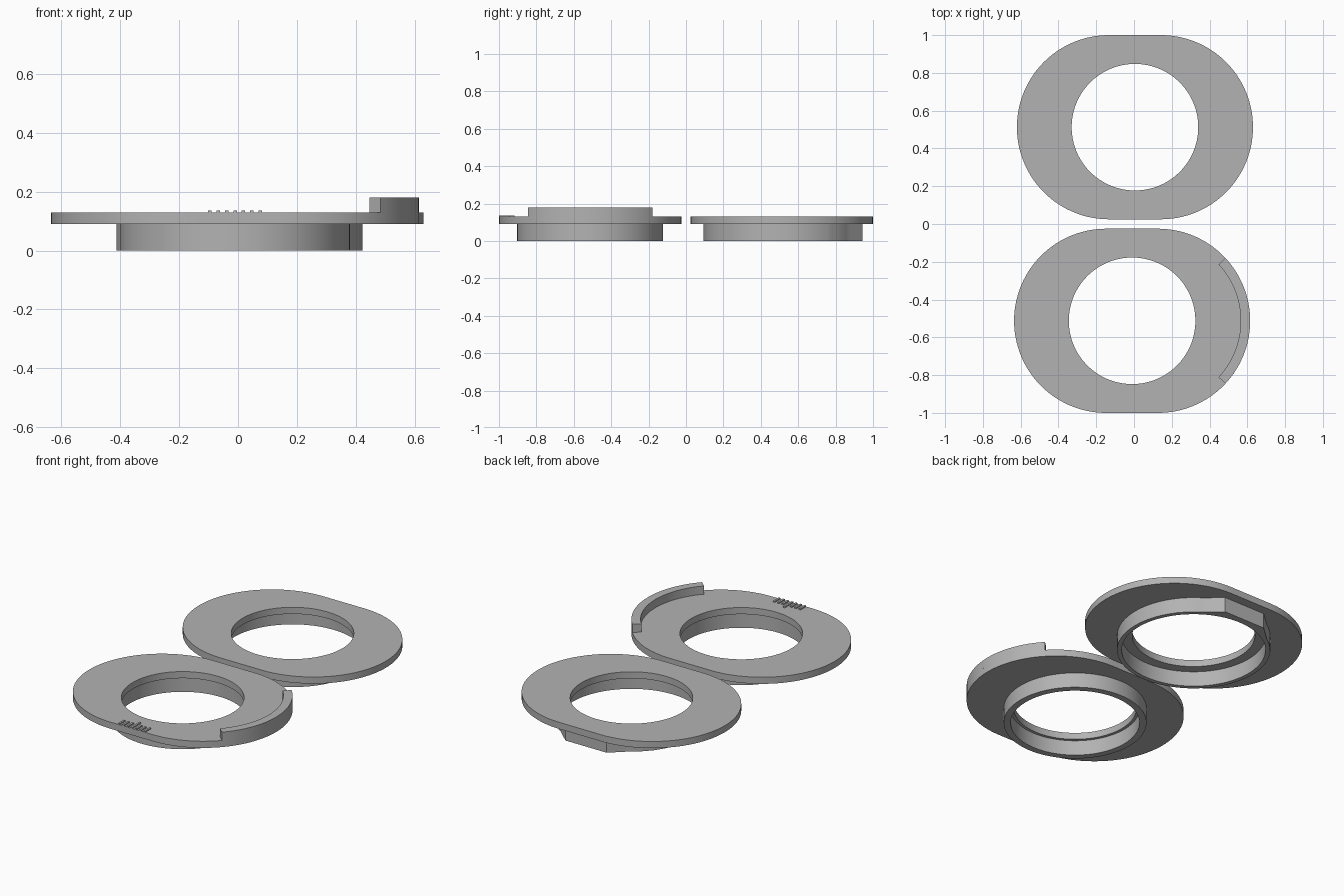
import bpy, bmesh
from math import pi, sin, cos, sqrt, atan2, radians

cube = bpy.data.objects.get("Cube")
if cube:
    bpy.data.objects.remove(cube, do_unlink=True)

grey = bpy.data.materials.new("plain grey")
grey.use_nodes = True
COLOUR = (0.45, 0.45, 0.45, 1)
grey.diffuse_color = COLOUR
grey.node_tree.nodes["Principled BSDF"].inputs["Base Color"].default_value = COLOUR

# Shared sizes
END_R, HALF_FLAT, HOLE_R = 0.4875, 0.1375, 0.335
SEAT_Z, PLATE_Z, LIP_Z = 0.09, 0.13, 0.18
FRONT, BACK = (-0.01, -0.5125), (0.005, 0.5125)
TAB_Y = 0.432


def finish(bm, name, centre):
    """Turn a bmesh into a shaded object."""
    bmesh.ops.recalc_face_normals(bm, faces=bm.faces)
    mesh = bpy.data.meshes.new(name)
    bm.to_mesh(mesh)
    bm.free()
    mesh.materials.append(grey)
    obj = bpy.data.objects.new(name, mesh)
    obj.location = (*centre, 0)
    bpy.context.collection.objects.link(obj)
    bpy.ops.object.select_all(action='DESELECT')
    obj.select_set(True)
    bpy.context.view_layer.objects.active = obj
    bpy.ops.object.shade_smooth_by_angle(angle=radians(30))
    return obj


def band(name, outer, inner, z0, z1, centre, closed=True):
    """Solid strip between two matching outlines."""
    bm = bmesh.new()
    rows = [[bm.verts.new((o[0], o[1], z0)), bm.verts.new((o[0], o[1], z1)),
             bm.verts.new((i[0], i[1], z1)), bm.verts.new((i[0], i[1], z0))]
            for o, i in zip(outer, inner)]
    pairs = list(zip(rows, rows[1:]))
    if closed:
        pairs.append((rows[-1], rows[0]))
    else:
        bm.faces.new(rows[0])
        bm.faces.new(rows[-1])
    for a, b in pairs:
        for k in range(4):
            n = (k + 1) % 4
            bm.faces.new((a[k], a[n], b[n], b[k]))
    return finish(bm, name, centre)


def polar_band(name, radius, hole, z0, z1, centre, corners=()):
    """Closed band whose outer edge is a radius per angle around a round hole."""
    steps = 144
    angles = sorted({round(2 * pi * k / steps, 5) for k in range(steps)}
                    | {round(a % (2 * pi), 5) for a in corners})
    outer = [(radius(a) * cos(a), radius(a) * sin(a)) for a in angles]
    inner = [(hole * cos(a), hole * sin(a)) for a in angles]
    return band(name, outer, inner, z0, z1, centre)


def stadium(a):
    c, s = abs(cos(a)), abs(sin(a))
    t = HALF_FLAT * c + sqrt(END_R ** 2 - (HALF_FLAT * s) ** 2)
    return t if t * c >= HALF_FLAT else END_R / s


def tabbed_ring(a):
    """Circle with a flat, chamfered tab at the back."""
    r, c, s = 0.418, abs(cos(a)), sin(a)
    if s < 0.6:
        return r
    chamfer = (HALF_FLAT * 0.67 + TAB_Y * 0.74) / (0.67 * c + 0.74 * s)
    return max(r, min(TAB_Y / s, chamfer))


# Flat oval plates
flat_end = atan2(END_R, HALF_FLAT)
ends = [flat_end, pi - flat_end, -flat_end, pi + flat_end]
for name, centre in (("front_plate", FRONT), ("back_plate", BACK)):
    polar_band(name, stadium, HOLE_R, SEAT_Z, PLATE_Z, centre, ends)

# Rings below: the front one fits inside the back one
polar_band("front_ring", lambda a: 0.39, 0.352, 0, SEAT_Z, FRONT)
tab_end = atan2(TAB_Y, HALF_FLAT)
polar_band("back_ring", tabbed_ring, 0.393, 0, SEAT_Z, BACK, [tab_end, pi - tab_end])

# Raised curved lip on the plate's edge
sweep = [radians(-43 + 86 * k / 36) for k in range(37)]
arcs = [[(HALF_FLAT + r * cos(a), r * sin(a)) for a in sweep] for r in (END_R, END_R - 0.05)]
band("edge_lip", arcs[0], arcs[1], PLATE_Z, LIP_Z, FRONT, closed=False)

# Index marks on the front edge, the middle one longer
for k in range(-3, 4):
    x, y0 = k * 0.0285, -END_R
    y1 = y0 + (0.082 if k == 0 else 0.055)
    band(f"index_mark_{k + 4}", [(x - 0.006, y0), (x - 0.006, y1)],
         [(x + 0.006, y0), (x + 0.006, y1)], PLATE_Z, PLATE_Z + 0.007, FRONT, closed=False)
